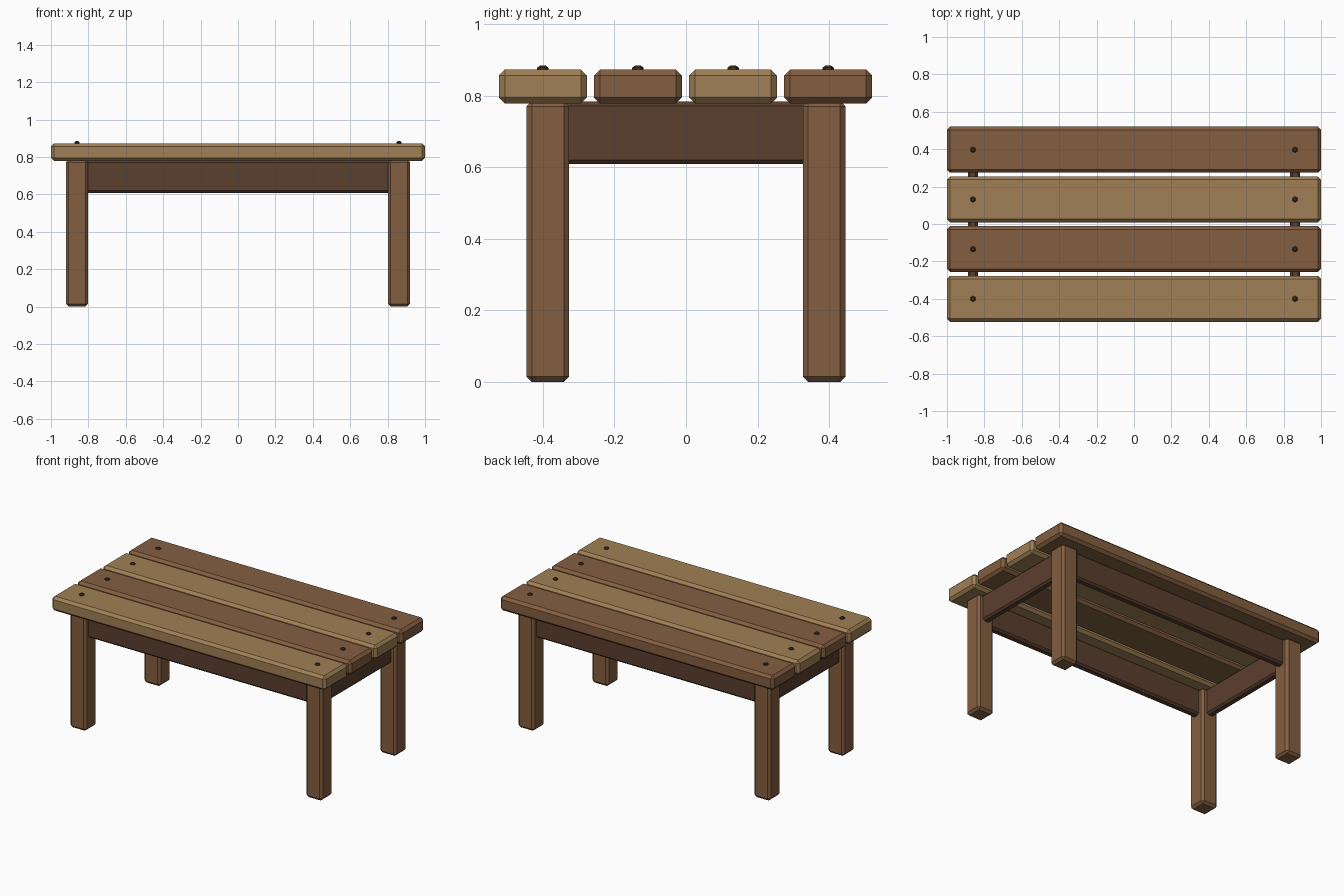
import bpy, bmesh
from mathutils import Matrix

if "Cube" in bpy.data.objects:
    bpy.data.objects.remove(bpy.data.objects["Cube"])


def material(name, rgb):
    m = bpy.data.materials.new(name)
    m.diffuse_color = (*rgb, 1)
    m.use_nodes = True
    m.node_tree.nodes["Principled BSDF"].inputs["Base Color"].default_value = m.diffuse_color
    return m


LIGHT = material("light_wood", (0.352, 0.216, 0.092))
MEDIUM = material("medium_wood", (0.231, 0.114, 0.053))
DARK = material("dark_wood", (0.105, 0.050, 0.028))
BOLT = material("dark_bolt", (0.060, 0.032, 0.020))


def finish(name, bm, mat):
    mesh = bpy.data.meshes.new(name)
    bm.to_mesh(mesh)
    bm.free()
    mesh.materials.append(mat)
    obj = bpy.data.objects.new(name, mesh)
    bpy.context.collection.objects.link(obj)


def beam(name, center, size, bevel, mat):
    """Box with chamfered edges."""
    bm = bmesh.new()
    bmesh.ops.create_cube(bm, size=1, matrix=Matrix.Translation(center) @ Matrix.Diagonal((*size, 1)))
    bmesh.ops.bevel(bm, geom=bm.edges[:], offset=bevel, segments=1, affect='EDGES')
    finish(name, bm, mat)


LEG_X, LEG_Y = 0.861, 0.386

# Table top planks in alternating wood, each with a bolt at both ends
for i in range(4):
    y = -0.400 + i * 0.2657
    beam(f"plank_{i + 1}", (0, y, 0.8255), (2.0, 0.246, 0.095), 0.017, MEDIUM if i % 2 else LIGHT)
    for side, sx in (("left", -1), ("right", 1)):
        bm = bmesh.new()
        for r1, r2, h, z in ((0.016, 0.016, 0.012, 0.872), (0.016, 0.008, 0.006, 0.881)):
            bmesh.ops.create_cone(bm, cap_ends=True, segments=6, radius1=r1, radius2=r2, depth=h,
                                  matrix=Matrix.Translation((sx * LEG_X, y, z)))
        bmesh.ops.remove_doubles(bm, verts=bm.verts[:], dist=0.0001)
        # Drop the hidden cap between the bolt's body and its crown
        inner = [f for f in bm.faces if abs(f.normal.z) > 0.99 and abs(f.calc_center_median().z - 0.878) < 0.001]
        bmesh.ops.delete(bm, geom=inner, context='FACES_ONLY')
        finish(f"bolt_{side}_{i + 1}", bm, BOLT)

# Legs
for xn, sx in (("left", -1), ("right", 1)):
    for yn, sy in (("front", -1), ("back", 1)):
        beam(f"leg_{yn}_{xn}", (sx * LEG_X, sy * LEG_Y, 0.3925), (0.119, 0.119, 0.785), 0.015, MEDIUM)

# Aprons joining the legs
for name, s in (("front", -1), ("back", 1)):
    beam(f"apron_{name}", (0, s * LEG_Y, 0.696), (1.66, 0.053, 0.175), 0.012, DARK)
for name, s in (("left", -1), ("right", 1)):
    beam(f"apron_{name}", (s * LEG_X, 0, 0.696), (0.053, 0.71, 0.175), 0.012, DARK)
